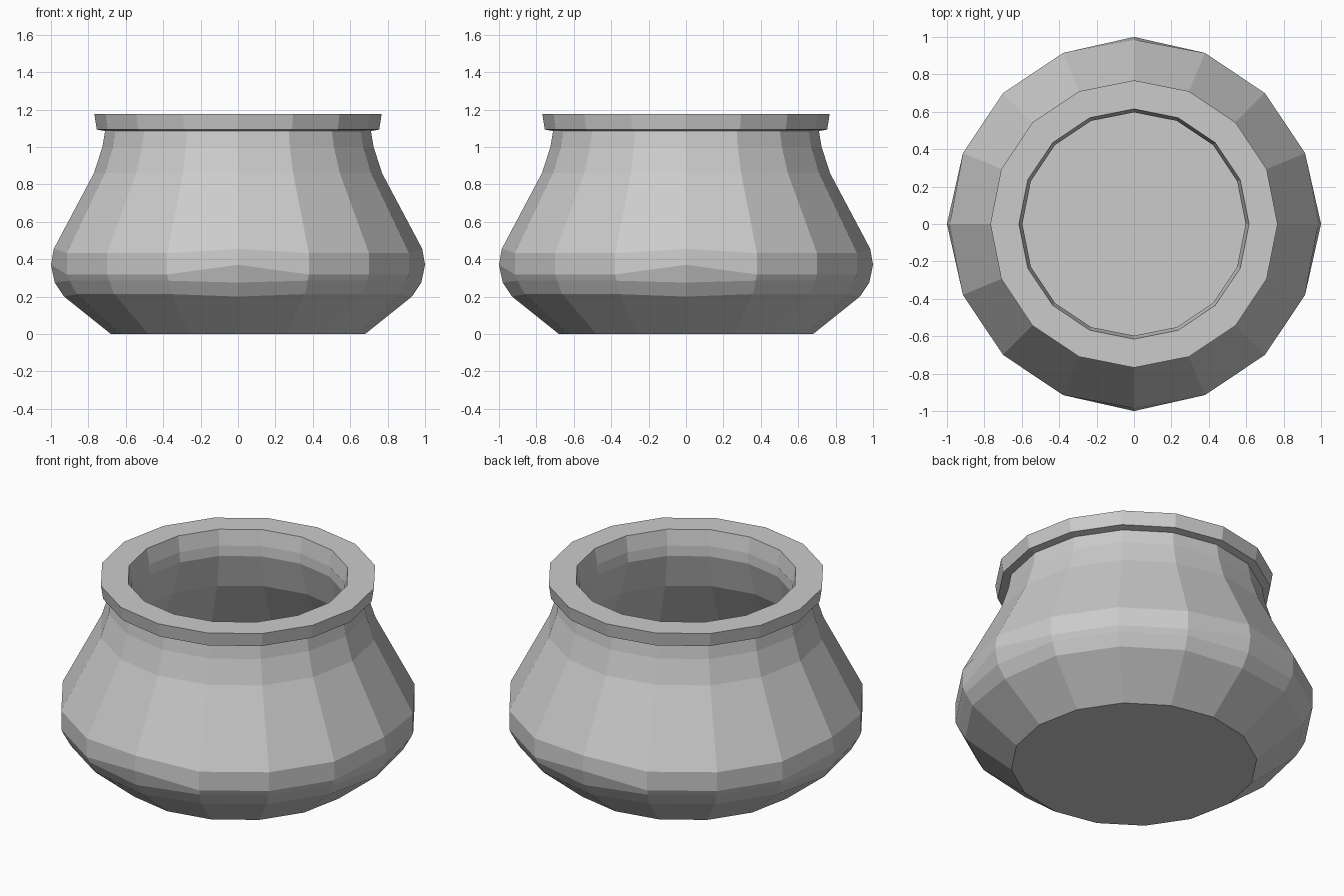
import bpy, bmesh
from math import cos, sin, pi

SIDES = 16

cube = bpy.data.objects.get("Cube")
if cube:
    bpy.data.objects.remove(cube, do_unlink=True)

# One plain clay colour
clay = bpy.data.materials.new("grey_clay")
clay.use_nodes = True
colour = (0.6, 0.6, 0.6, 1)
clay.diffuse_color = colour
clay.node_tree.nodes["Principled BSDF"].inputs["Base Color"].default_value = colour


def lathe(name, profile_at, cap_ends=False, closed=False):
    """Turn a (radius, height) profile, which may vary by side, around z."""
    bm = bmesh.new()
    columns = []
    for i in range(SIDES):
        a = 2 * pi * i / SIDES
        columns.append([bm.verts.new((r * cos(a), r * sin(a), z))
                        for r, z in profile_at(i)])
    count = len(columns[0])
    for i in range(SIDES):
        here, there = columns[i], columns[(i + 1) % SIDES]
        for j in range(count if closed else count - 1):
            k = (j + 1) % count
            bm.faces.new((here[j], there[j], there[k], here[k]))
    if cap_ends:
        bm.faces.new([c[0] for c in reversed(columns)])
        bm.faces.new([c[-1] for c in columns])
    mesh = bpy.data.meshes.new(name)
    bm.to_mesh(mesh)
    bm.free()
    mesh.materials.append(clay)
    obj = bpy.data.objects.new(name, mesh)
    bpy.context.collection.objects.link(obj)
    return obj


def body_profile(i):
    # The belly bulges a little more on the four main axes
    if i % 4 == 0:
        belly = [(0.93, 0.2), (0.98, 0.275), (1.0, 0.37), (0.985, 0.455)]
    else:
        belly = [(0.935, 0.213), (0.975, 0.285), (0.99, 0.318), (0.99, 0.432)]
    outside = [(0.68, 0)] + belly + [(0.77, 0.86), (0.725, 1.0), (0.71, 1.09)]
    inside = [(0.6, 1.09), (0.597, 1.02), (0.66, 0.81), (0.88, 0.44),
              (0.9, 0.36), (0.84, 0.25), (0.64, 0.1)]
    return outside + inside


# Hollow body with flat base and inner floor
lathe("pot_body", body_profile, cap_ends=True)

# Flared rim
rim = [(0.7, 1.083), (0.755, 1.093), (0.768, 1.175), (0.615, 1.175), (0.597, 1.083)]
lathe("pot_rim", lambda i: rim, closed=True)
